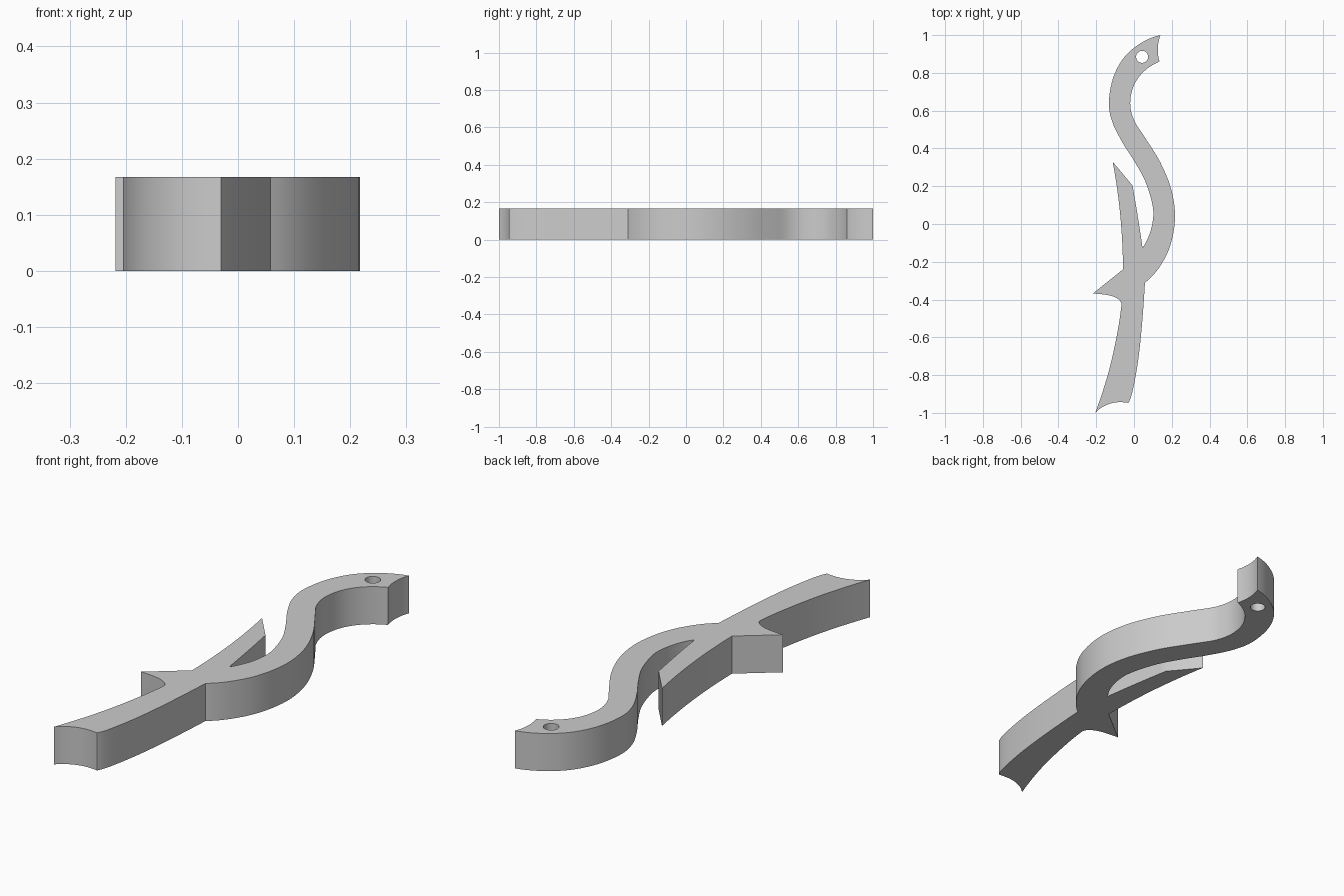
import bpy, bmesh, math
from mathutils import Vector

cube = bpy.data.objects.get("Cube")
if cube:
    bpy.data.objects.remove(cube, do_unlink=True)

HEIGHT = 0.167

# Outline as smooth runs; every run ends at a sharp corner where the next starts
RUNS = [
    # concave foot end
    [(-0.205, -1), (-0.16, -0.965), (-0.1, -0.945), (-0.03, -0.947)],
    # right side of the foot
    [(-0.03, -0.947), (0, -0.85), (0.032, -0.64), (0.058, -0.31)],
    # right side of the S-shaped neck
    [(0.058, -0.31), (0.13, -0.235), (0.19, -0.12), (0.217, 0.03), (0.198, 0.18),
     (0.14, 0.325), (0.06, 0.455), (0, 0.55), (-0.02, 0.64), (0, 0.735),
     (0.055, 0.81), (0.135, 0.86)],
    # notched head end
    [(0.135, 0.86), (0.126, 0.93), (0.14, 1)],
    # left side of the neck, down to the fork
    [(0.14, 1), (0.04, 0.96), (-0.05, 0.885), (-0.11, 0.775), (-0.133, 0.64),
     (-0.113, 0.535), (-0.06, 0.43), (0, 0.335), (0.06, 0.225), (0.098, 0.1),
     (0.1, 0.02), (0.08, -0.06), (0.045, -0.125)],
    # prong: inner side, slanted tip, outer side
    [(0.045, -0.125), (0.02, 0.04), (-0.008, 0.204)],
    [(-0.008, 0.204), (-0.113, 0.33)],
    [(-0.113, 0.33), (-0.073, 0.05), (-0.058, -0.24)],
    # side spur
    [(-0.058, -0.24), (-0.218, -0.368)],
    [(-0.218, -0.368), (-0.13, -0.378), (-0.085, -0.397), (-0.066, -0.425)],
    # left side of the foot
    [(-0.066, -0.425), (-0.09, -0.585), (-0.135, -0.785), (-0.205, -1)],
]


def smooth_run(points, steps=6):
    """Sample a Catmull-Rom curve through the points, leaving out the last one."""
    if len(points) == 2:
        return [Vector(points[0])]
    p = [Vector(q) for q in points]
    # extend both ends by reflecting the bend, so arcs keep their curvature
    p = [3 * p[0] - 3 * p[1] + p[2]] + p + [3 * p[-1] - 3 * p[-2] + p[-3]]
    out = []
    for a, b, c, d in zip(p, p[1:], p[2:], p[3:]):
        for i in range(steps):
            t = i / steps
            out.append(0.5 * (2 * b + (c - a) * t + (2 * a - 5 * b + 4 * c - d) * t ** 2
                              + (3 * b - a - 3 * c + d) * t ** 3))
    return out


def add_loop(bm, points):
    verts = [bm.verts.new((p.x, p.y, 0)) for p in points]
    return [bm.edges.new((v, verts[i - 1])) for i, v in enumerate(verts)]


# Flat outline with the pin hole, filled and raised
outline = [p for run in RUNS for p in smooth_run(run)]
hole = [Vector((0.043 + 0.032 * math.cos(a), 0.885 + 0.032 * math.sin(a)))
        for a in (math.tau * i / 24 for i in range(24))]
bm = bmesh.new()
edges = add_loop(bm, outline) + add_loop(bm, hole)
bmesh.ops.triangle_fill(bm, edges=edges, use_beauty=True)
raised = bmesh.ops.extrude_face_region(bm, geom=bm.faces[:], use_keep_orig=True)
top = [g for g in raised["geom"] if isinstance(g, bmesh.types.BMVert)]
bmesh.ops.translate(bm, verts=top, vec=(0, 0, HEIGHT))
bmesh.ops.recalc_face_normals(bm, faces=bm.faces[:])

mesh = bpy.data.meshes.new("curved_lever")
bm.to_mesh(mesh)
bm.free()
lever = bpy.data.objects.new("curved_lever", mesh)
bpy.context.collection.objects.link(lever)

# Plain grey
grey = bpy.data.materials.new("light_grey")
grey.use_nodes = True
colour = (0.6, 0.6, 0.6, 1)
grey.diffuse_color = colour
grey.node_tree.nodes["Principled BSDF"].inputs["Base Color"].default_value = colour
mesh.materials.append(grey)

# Smooth curved walls, sharp corners
bpy.ops.object.select_all(action="DESELECT")
lever.select_set(True)
bpy.context.view_layer.objects.active = lever
bpy.ops.object.shade_smooth_by_angle(angle=math.radians(30))
